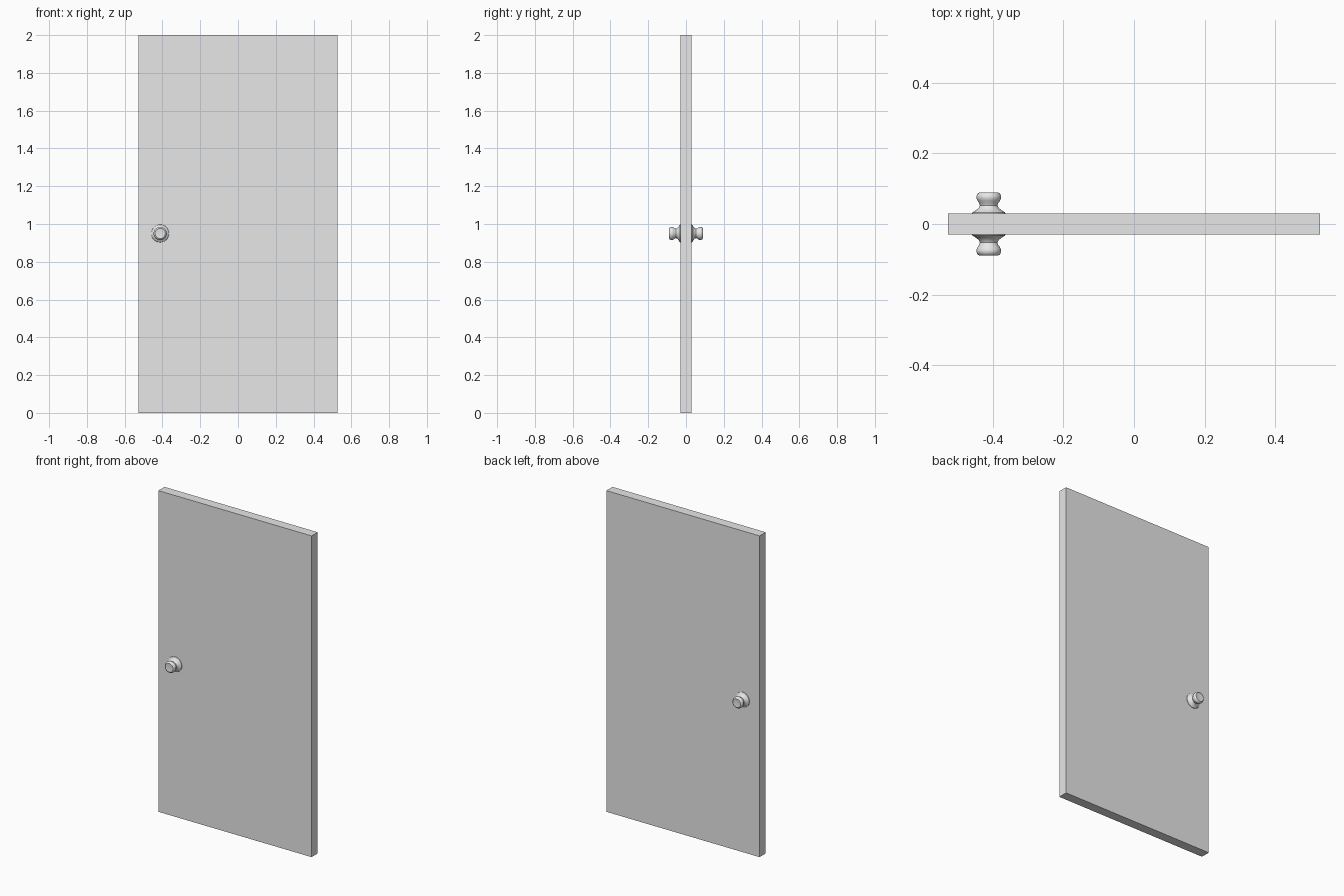
import bpy, bmesh
from math import cos, sin, tau

cube = bpy.data.objects.get("Cube")
if cube:
    bpy.data.objects.remove(cube, do_unlink=True)

grey = bpy.data.materials.new("plain grey")
grey.use_nodes = True
grey.diffuse_color = (0.8, 0.8, 0.8, 1)
grey.node_tree.nodes["Principled BSDF"].inputs["Base Color"].default_value = (0.8, 0.8, 0.8, 1)

WIDTH, THICK, HEIGHT = 1.056, 0.06, 2.0
KNOB_X, KNOB_Z, SIDES = -0.412, 0.95, 32


def add_object(name, bm):
    bmesh.ops.recalc_face_normals(bm, faces=bm.faces)
    mesh = bpy.data.meshes.new(name)
    bm.to_mesh(mesh)
    bm.free()
    mesh.materials.append(grey)
    obj = bpy.data.objects.new(name, mesh)
    bpy.context.collection.objects.link(obj)
    return obj


# Door slab
bm = bmesh.new()
bmesh.ops.create_cube(bm, size=1)
bmesh.ops.scale(bm, vec=(WIDTH, THICK, HEIGHT), verts=bm.verts)
bmesh.ops.translate(bm, vec=(0, 0, HEIGHT / 2), verts=bm.verts)
add_object("door_slab", bm)

# Knob outline: (radius, distance out from the door face)
PROFILE = [(0.047, 0), (0.046, 0.003), (0.036, 0.009), (0.028, 0.016),
           (0.025, 0.023), (0.027, 0.029), (0.032, 0.036), (0.035, 0.043),
           (0.035, 0.049), (0.032, 0.056), (0.027, 0.059), (0.022, 0.058)]


def knob(name, side):
    bm = bmesh.new()
    rings = []
    for r, d in PROFILE:
        y = side * (THICK / 2 + d)
        rings.append([bm.verts.new((KNOB_X + r * cos(tau * i / SIDES), y,
                                    KNOB_Z + r * sin(tau * i / SIDES)))
                      for i in range(SIDES)])
    for a, b in zip(rings, rings[1:]):
        for i in range(SIDES):
            j = (i + 1) % SIDES
            bm.faces.new((a[i], a[j], b[j], b[i]))
    bm.faces.new(rings[0])
    bm.faces.new(rings[-1])
    obj = add_object(name, bm)
    bpy.ops.object.select_all(action="DESELECT")
    obj.select_set(True)
    bpy.context.view_layer.objects.active = obj
    bpy.ops.object.shade_smooth_by_angle(angle=0.7)


knob("front_knob", -1)
knob("back_knob", 1)
